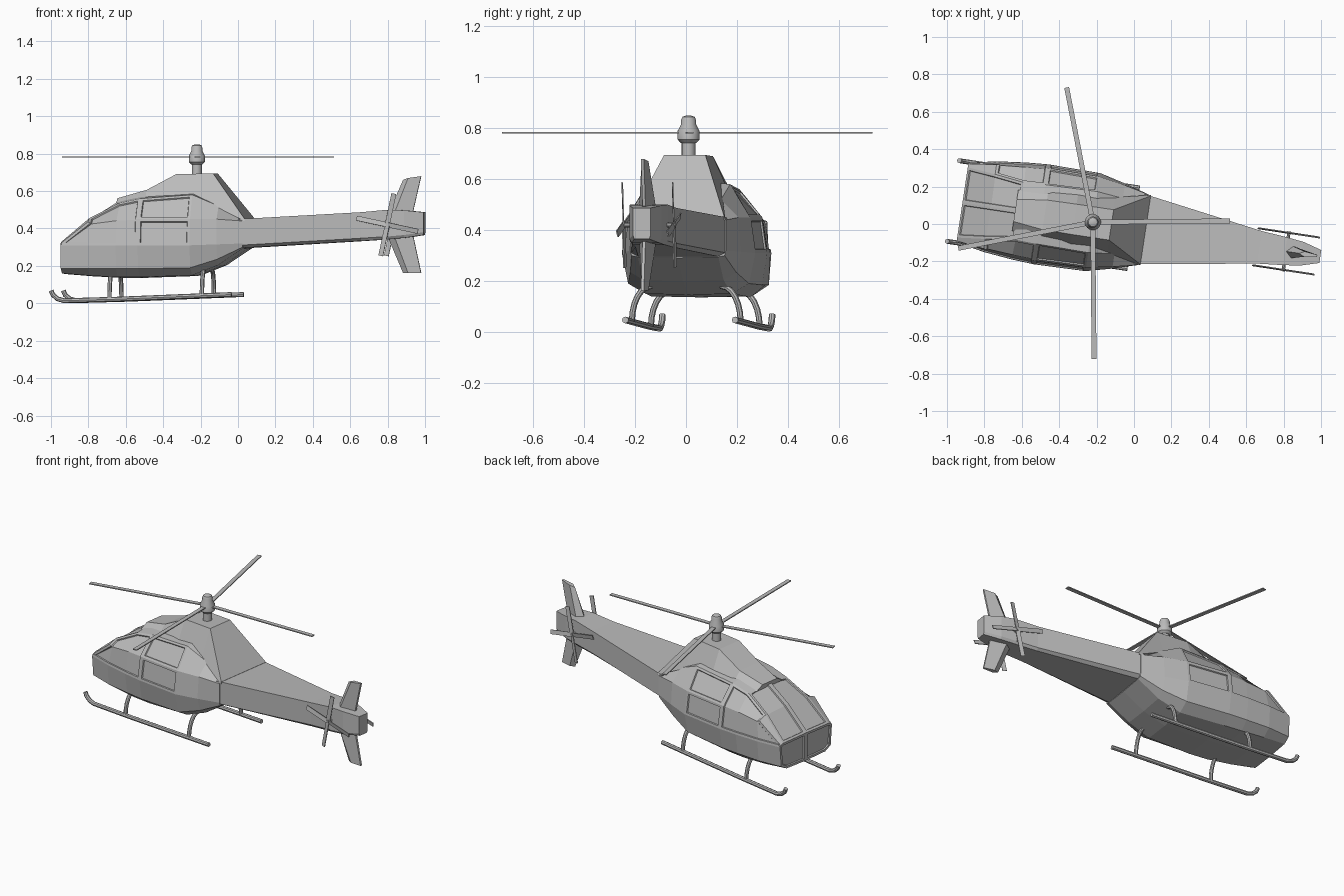
import bpy
import bmesh
from math import radians, cos, sin
from mathutils import Matrix, Vector

if "Cube" in bpy.data.objects:
    bpy.data.objects.remove(bpy.data.objects["Cube"])

HEADING = radians(-8.6)
PLACE = Matrix.Translation((-0.22, 0.01, 0)) @ Matrix.Rotation(HEADING, 4, 'Z')

grey = bpy.data.materials.new("plain grey")
grey.use_nodes = True
GREY = (0.5, 0.5, 0.5, 1)
grey.diffuse_color = GREY
grey.node_tree.nodes["Principled BSDF"].inputs["Base Color"].default_value = GREY


def finish(name, bm, smooth=False):
    """Turn a bmesh in aircraft space (x to the tail) into a placed object."""
    bmesh.ops.recalc_face_normals(bm, faces=bm.faces)
    bm.transform(PLACE)
    mesh = bpy.data.meshes.new(name)
    bm.to_mesh(mesh)
    bm.free()
    mesh.materials.append(grey)
    obj = bpy.data.objects.new(name, mesh)
    bpy.context.collection.objects.link(obj)
    if smooth:
        bpy.ops.object.select_all(action='DESELECT')
        obj.select_set(True)
        bpy.context.view_layer.objects.active = obj
        bpy.ops.object.shade_smooth_by_angle(angle=radians(40))
    return obj


def loft(rings, caps=(True, True)):
    """Skin closed rings of points; returns the bmesh, vertices and face grid."""
    bm = bmesh.new()
    vs = [[bm.verts.new(p) for p in ring] for ring in rings]
    n = len(rings[0])
    grid = {}
    for i in range(len(vs) - 1):
        for j in range(n):
            k = (j + 1) % n
            grid[i, j] = bm.faces.new((vs[i][j], vs[i][k], vs[i + 1][k], vs[i + 1][j]))
    if caps[0]:
        bm.faces.new(vs[0])
    if caps[1]:
        bm.faces.new(vs[-1])
    return bm, vs, grid


def mirrored_ring(x, half):
    """Half section from keel to roof, completed on the other side."""
    other = [(-y, z) for y, z in reversed(half) if y]
    return [(x, y, z) for y, z in half + other]


def lathe(name, profile, sides=20):
    rings = [[(r * cos(a), r * sin(a), z) for a in
              (radians(360 * i / sides) for i in range(sides))] for r, z in profile]
    return finish(name, loft(rings)[0], True)


def tube(name, points, radius):
    curve = bpy.data.curves.new(name, 'CURVE')
    curve.dimensions = '3D'
    curve.bevel_depth = radius
    curve.bevel_resolution = 2
    curve.use_fill_caps = True
    spline = curve.splines.new('POLY')
    spline.points.add(len(points) - 1)
    for sp, p in zip(spline.points, points):
        sp.co = (*p, 1)
    temp = bpy.data.objects.new(name + "_path", curve)
    bm = bmesh.new()
    bm.from_mesh(bpy.data.meshes.new_from_object(temp))
    bpy.data.objects.remove(temp)
    finish(name, bm, True)


# Cabin: station, then width/height of keel, chine, belt, shoulder, roof edge; ridge height
STATIONS = [
    (-.705, .16, .16, .205, .185, .215, .31, .208, .32, .19, .328, .33),
    (-.555, .18, .148, .235, .185, .245, .31, .228, .435, .175, .455, .462),
    (-.40, .19, .14, .245, .185, .262, .31, .243, .445, .155, .535, .56),
    (-.28, .19, .14, .25, .185, .27, .31, .25, .45, .16, .56, .585),
    (0, .17, .15, .24, .19, .265, .31, .245, .45, .165, .58, .60),
    (.14, .16, .205, .21, .235, .23, .315, .22, .45, .15, .52, .54),
    (.275, .16, .295, .185, .30, .19, .32, .19, .44, .13, .448, .45),
]
rings = []
for x, *w, top in STATIONS:
    half = [(0, w[1] - .004)] + list(zip(w[0::2], w[1::2])) + [(0, top)]
    rings.append(mirrored_ring(x, half))
bm, vs, grid = loft(rings, (False, True))
nose = vs[0]
nose_panels = [bm.faces.new(nose[:7]), bm.faces.new(nose[6:] + nose[:1])]
bmesh.ops.recalc_face_normals(bm, faces=bm.faces)

# Glazing and doors: recessed panels on both sides
windscreen = [(0, 5), (1, 5)]
quarter_window = [(0, 3), (1, 3), (2, 3), (1, 4), (2, 4)]
door_window, door_panel = [(3, 4)], [(3, 3)]
panels = [[f] for f in nose_panels]
for cells in (windscreen, quarter_window, door_window, door_panel):
    panels.append([grid[c] for c in cells])
    panels.append([grid[i, 11 - j] for i, j in cells])
for faces in panels:
    bmesh.ops.inset_region(bm, faces=faces, thickness=.014, use_even_offset=True)
    bmesh.ops.inset_region(bm, faces=faces, thickness=.003, depth=-.007, use_even_offset=True)
finish("cabin", bm)

# Engine cowling: station, base width/height, top width/height
rings = [[(x, -b, zb), (x, b, zb), (x, t, zt), (x, -t, zt)] for x, b, zb, t, zt in (
    (-.42, .11, .535, .06, .562), (-.26, .13, .55, .08, .606), (-.10, .14, .56, .082, .69),
    (.10, .15, .53, .082, .695), (.285, .19, .44, .185, .453))]
finish("engine_cowling", loft(rings)[0])

# Tail boom: station, half width, bottom, top
rings = [[(x, -.85 * w, b), (x, .85 * w, b), (x, w, b + .015), (x, w, t), (x, -w, t), (x, -w, b + .015)]
         for x, w, b, t in ((.25, .19, .295, .45), (.9, .088, .333, .487),
                            (1.04, .075, .342, .50), (1.13, .064, .35, .497), (1.23, .035, .365, .487))]
finish("tail_boom", loft(rings)[0])


# Tail fins, tapering toward the tip
def fin(name, base_z, tip_z):
    rings = []
    for front, back, w, z in ((1.03, 1.17, .034, base_z), (1.115, 1.213, .014, tip_z)):
        mid = front + .3 * (back - front)
        rise = .02 * (back - front) / .1 * (1 if tip_z > base_z else 0)
        rings.append([(front, 0, z - rise / 2), (mid, w, z), (back, .006, z + rise / 2),
                      (back, -.006, z + rise / 2), (mid, -w, z)])
    finish(name, loft(rings)[0])


fin("upper_fin", .48, .67)
fin("lower_fin", .36, .162)

# Rotor mast and hub
lathe("rotor_mast", [(.027, .66), (.027, .75)])
lathe("rotor_hub", [(.03, .742), (.043, .755), (.043, .79), (.03, .815), (.03, .832), (.024, .845), (.01, .85)])


def blade(name, matrix, start, end, width, thick):
    bm = bmesh.new()
    bmesh.ops.create_cube(bm, size=1)
    bm.transform(matrix @ Matrix.Translation(((start + end) / 2, 0, 0))
                 @ Matrix.Diagonal((end - start, width, thick, 1)))
    finish(name, bm)


# Main rotor blades
for i, heading in enumerate((0.5, 101, 191, 270.5)):
    turn = Matrix.Rotation(radians(heading) - HEADING, 4, 'Z')
    blade(f"main_blade_{i + 1}", Matrix.Translation((0, 0, .783)) @ turn, .03, .733, .026, .006)

# Tail rotors, one on each side of the boom
for side, label in ((1, "left"), (-1, "right")):
    for i in range(4):
        turn = Matrix.Rotation(radians(12 + 90 * i), 4, 'Y')
        pitch = Matrix.Rotation(radians(12), 4, 'X')
        twist = Matrix.Rotation(radians(90), 4, 'X')
        centre = Matrix.Translation((1.045, .1 * side, .42))
        blade(f"{label}_tail_blade_{i + 1}", centre @ turn @ pitch @ twist, .005, .17, .026, .005)
    tube(f"{label}_tail_rotor_shaft", [(1.045, .05 * side, .42), (1.045, .108 * side, .42)], .009)

# Landing skids and their curved struts
for side, label in ((1, "left"), (-1, "right")):
    y = .218 * side
    tube(f"{label}_skid", [(-.755, y, .068), (-.745, y, .045), (-.72, y, .024), (-.685, y, .014),
                           (-.4, y, .022), (.22, y, .047)], .013)
    for x, z, spot in ((-.44, .02, "front"), (.06, .04, "rear")):
        arc = [(x, side * (.14 + .076 * sin(radians(a))), z + .14 * cos(radians(a)))
               for a in range(0, 91, 15)]
        tube(f"{label}_{spot}_strut", [(x, side * .13, z + .15)] + arc, .012)
